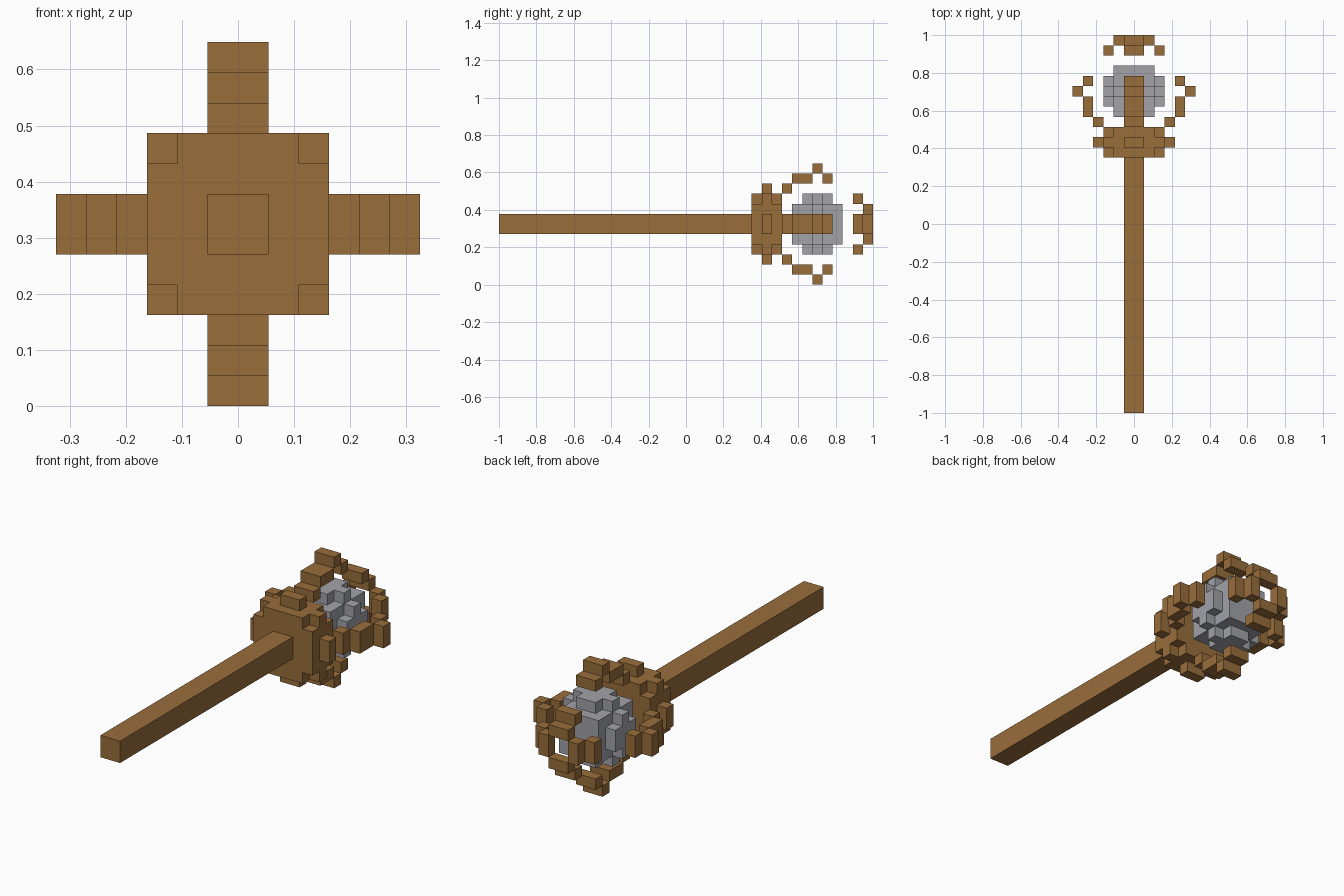
import bpy, bmesh
from mathutils import Matrix, Vector

cube = bpy.data.objects.get("Cube")
if cube:
    bpy.data.objects.remove(cube, do_unlink=True)

U = 2 / 37                              # one block
ORIGIN = Vector((0, -18.5, 6))          # shaft axis at the front end, in blocks


def make_material(name, rgb):
    mat = bpy.data.materials.new(name)
    mat.use_nodes = True
    colour = (*rgb, 1)
    mat.diffuse_color = colour
    mat.node_tree.nodes["Principled BSDF"].inputs["Base Color"].default_value = colour
    return mat


wood = make_material("brown wood", (0.32, 0.155, 0.044))
stone = make_material("grey stone", (0.36, 0.365, 0.395))


def finish(bm, name, mat):
    bmesh.ops.transform(bm, matrix=Matrix.Scale(U, 4) @ Matrix.Translation(ORIGIN), verts=bm.verts)
    bmesh.ops.recalc_face_normals(bm, faces=bm.faces)
    mesh = bpy.data.meshes.new(name)
    bm.to_mesh(mesh)
    bm.free()
    mesh.materials.append(mat)
    obj = bpy.data.objects.new(name, mesh)
    bpy.context.collection.objects.link(obj)
    return obj


def add_box(bm, x, y, z, turn=0):
    """Box between (low, high) pairs, turned about the shaft axis by quarter turns."""
    size = Vector((x[1] - x[0], y[1] - y[0], z[1] - z[0]))
    mid = Vector((x[0] + x[1], y[0] + y[1], z[0] + z[1])) / 2
    spin = Matrix.Rotation(turn * 1.5707963268, 4, 'Y')
    bmesh.ops.create_cube(bm, size=1, matrix=spin @ Matrix.Translation(mid) @ Matrix.Diagonal((*size, 1)))


def block_shell(name, mat, y_range, inside):
    """Outer skin of all unit blocks whose centre passes the test."""
    cells = {(x, y, z) for x in range(-4, 4) for y in range(*y_range) for z in range(-4, 4)
             if inside(abs(x + 0.5), y, abs(z + 0.5))}
    bm = bmesh.new()
    for cell in cells:
        for axis in range(3):
            for side in (0, 1):
                near = list(cell)
                near[axis] += 2 * side - 1
                if tuple(near) in cells:
                    continue
                corners = []
                for a, b in ((0, 0), (1, 0), (1, 1), (0, 1)):
                    p = Vector(cell)
                    p[axis] += side
                    p[(axis + 1) % 3] += a
                    p[(axis + 2) % 3] += b
                    corners.append(bm.verts.new(p))
                bm.faces.new(corners)
    bmesh.ops.remove_doubles(bm, verts=bm.verts, dist=0.001)
    return finish(bm, name, mat)


# Square shaft
bm = bmesh.new()
add_box(bm, (-1, 1), (0, 25), (-1, 1))
finish(bm, "shaft", wood)

# Collar: end layers lose their corners, the middle layer is a full square
block_shell("collar", wood, (25, 28),
            lambda x, y, z: max(x, z) < 3 and (y == 26 or min(x, z) < 2))

# Rounded stone made of blocks
block_shell("stone", stone, (28, 35),
            lambda x, y, z: x * x + z * z + (y - 31) ** 2 < (9.3 if abs(y - 31) != 1 else 9))

# Four claws: (inner distance, start, end) along the shaft
CLAW = ((3, 26, 27), (3, 28, 29), (4, 29, 31), (5, 31, 32), (4, 32, 33), (2, 35, 36), (1, 36, 37))
for turn, side in enumerate(("left", "bottom", "right", "top")):
    bm = bmesh.new()
    for out, start, end in CLAW:
        add_box(bm, (out, out + 1), (start, end), (-1, 1), turn)
    finish(bm, side + "_claw", wood)
